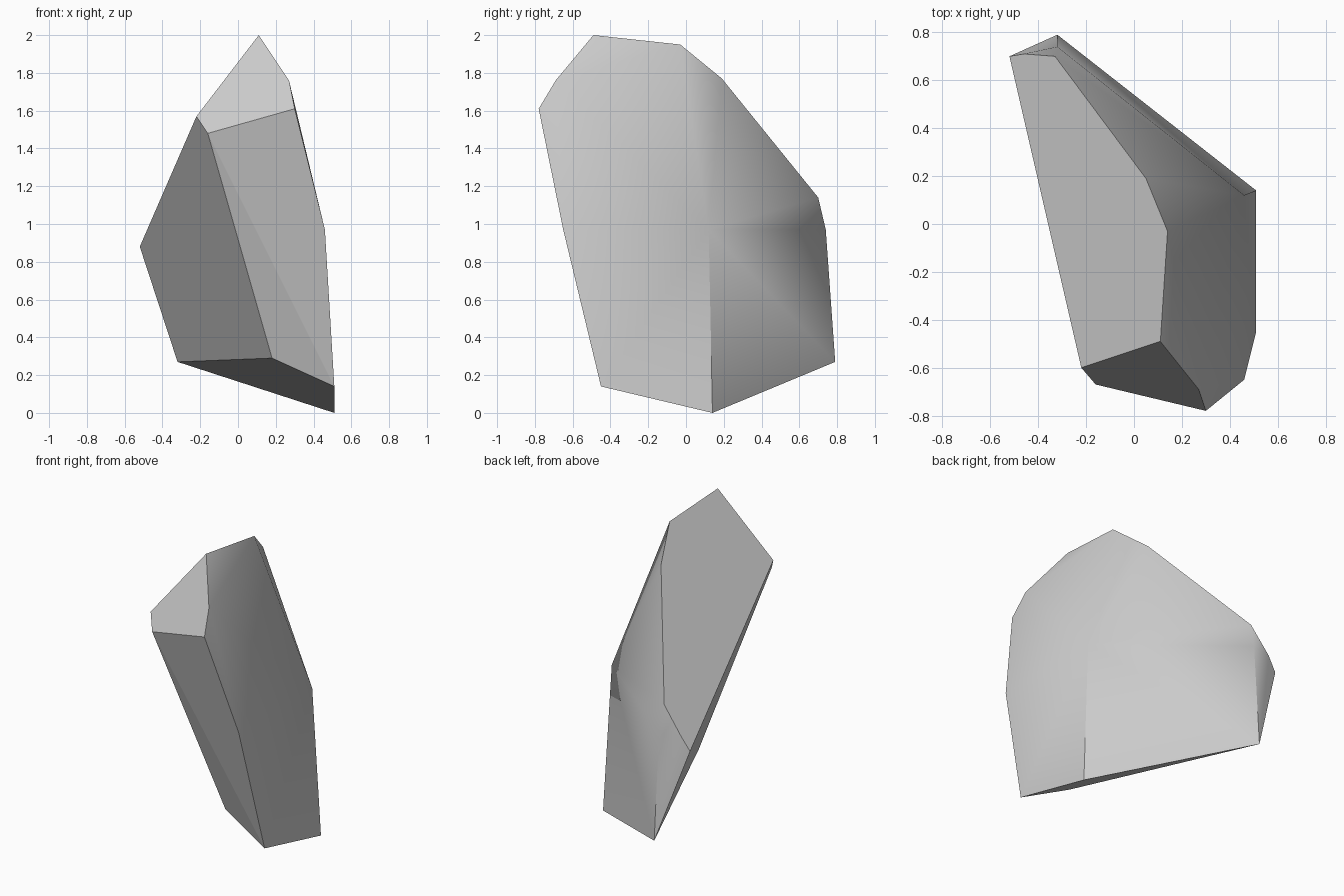
import bpy
import bmesh

cube = bpy.data.objects.get("Cube")
if cube:
    bpy.data.objects.remove(cube, do_unlink=True)

# One stone colour
stone = bpy.data.materials.new("stone_grey")
stone.use_nodes = True
colour = (0.6, 0.6, 0.6, 1.0)
stone.diffuse_color = colour
stone.node_tree.nodes["Principled BSDF"].inputs["Base Color"].default_value = colour

# Corners of the cut stone
corners = {
    "peak": (0.11, -0.49, 2.0),
    "crest_mid": (0.14, -0.03, 1.95),
    "crest_back": (0.05, 0.19, 1.77),
    "shoulder_back": (-0.33, 0.70, 1.14),
    "cap_back": (-0.46, 0.71, 0.97),
    "cap_tip": (-0.52, 0.70, 0.88),
    "waist_back": (-0.32, 0.74, 0.97),
    "waist_side": (0.46, 0.12, 0.97),
    "waist_front": (0.46, -0.65, 0.97),
    "brow_upper": (0.27, -0.69, 1.76),
    "brow_lower": (0.30, -0.78, 1.61),
    "chin_lower": (-0.16, -0.67, 1.48),
    "chin_upper": (-0.22, -0.60, 1.57),
    "base_back": (-0.32, 0.79, 0.27),
    "base_side": (0.51, 0.14, 0.0),
    "base_front": (0.51, -0.45, 0.14),
    "base_inner": (0.18, -0.39, 0.29),
}

# Wrap the corners in a convex skin
bm = bmesh.new()
vert = {name: bm.verts.new(co) for name, co in corners.items()}
bmesh.ops.convex_hull(bm, input=list(bm.verts))
bmesh.ops.recalc_face_normals(bm, faces=list(bm.faces))
bm.normal_update()

# The outer and back sides are rounded, the cut planes stay flat
for face in bm.faces:
    n = face.normal
    face.smooth = n.x > 0.3 or n.y > 0.8

# Two upright creases on the rounded side
for low, high in (("base_side", "waist_side"), ("base_back", "waist_back")):
    crease = bm.edges.get((vert[low], vert[high]))
    if crease:
        crease.smooth = False

# Merge the triangles of each cut plane into one face
flat_edges = [e for e in bm.edges
              if len(e.link_faces) == 2 and not any(f.smooth for f in e.link_faces)]
bmesh.ops.dissolve_limit(bm, angle_limit=0.15, verts=[], edges=flat_edges)

mesh = bpy.data.meshes.new("rock")
bm.to_mesh(mesh)
bm.free()
mesh.materials.append(stone)
rock = bpy.data.objects.new("rock", mesh)
bpy.context.collection.objects.link(rock)
